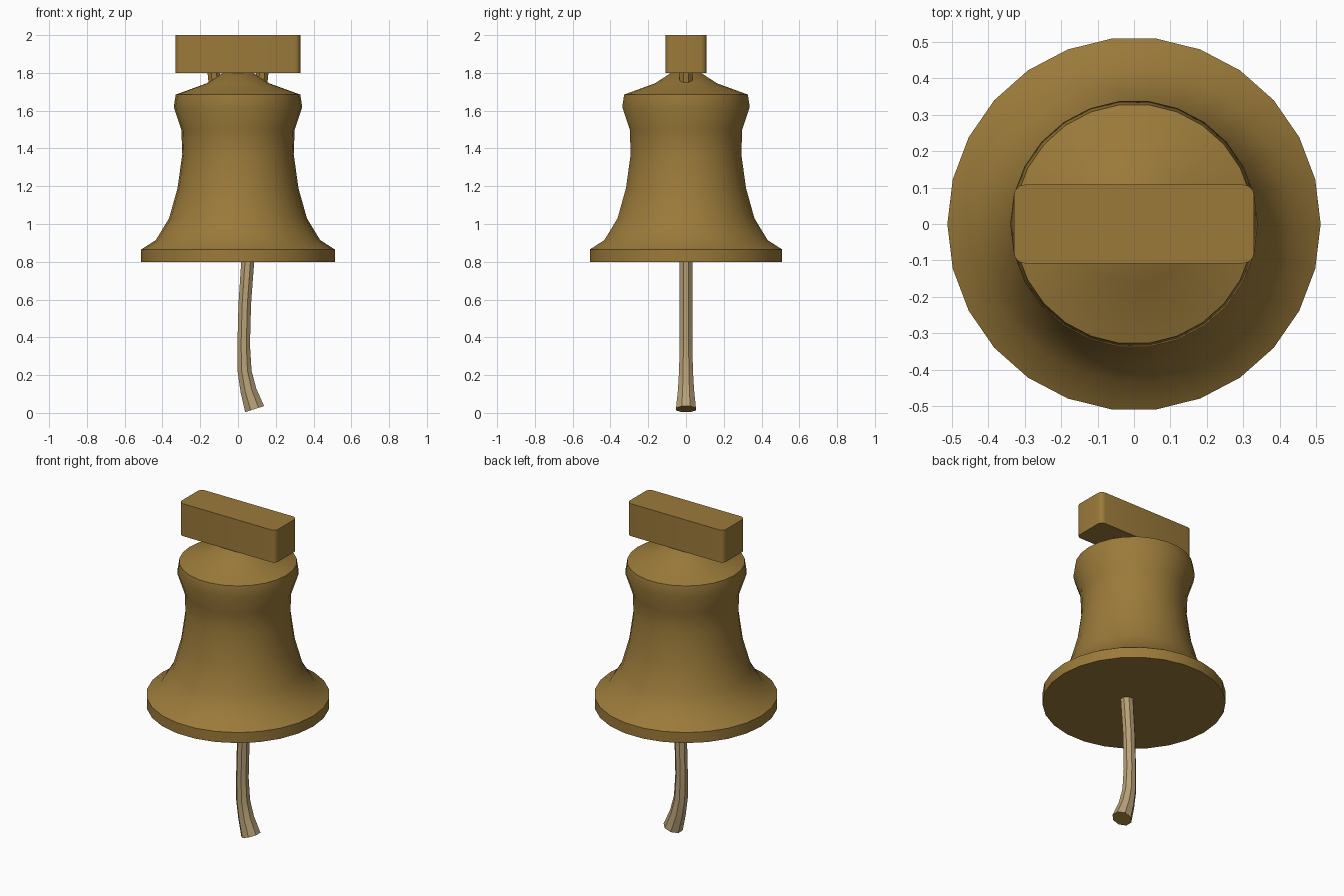
import bpy, bmesh, math
from mathutils import Vector

if "Cube" in bpy.data.objects:
    bpy.data.objects.remove(bpy.data.objects["Cube"])


def material(name, rgb):
    m = bpy.data.materials.new(name)
    m.diffuse_color = (*rgb, 1)
    m.use_nodes = True
    m.node_tree.nodes["Principled BSDF"].inputs["Base Color"].default_value = m.diffuse_color
    return m


BRONZE = material("bronze", (0.328, 0.195, 0.042))
ROPE = material("rope tan", (0.48, 0.355, 0.185))


def finish(bm, name, *mats):
    bmesh.ops.recalc_face_normals(bm, faces=bm.faces)
    me = bpy.data.meshes.new(name)
    bm.to_mesh(me)
    bm.free()
    ob = bpy.data.objects.new(name, me)
    bpy.context.collection.objects.link(ob)
    for m in mats:
        me.materials.append(m)
    bpy.ops.object.select_all(action='DESELECT')
    ob.select_set(True)
    bpy.context.view_layer.objects.active = ob
    bpy.ops.object.shade_smooth_by_angle(angle=math.radians(35))
    return ob


def skin(bm, rings):
    """Bridge a list of vertex rings and cap both ends."""
    n = len(rings[0])
    for a, b in zip(rings, rings[1:]):
        for i in range(n):
            j = (i + 1) % n
            bm.faces.new((a[i], a[j], b[j], b[i]))
    return bm.faces.new(rings[0]), bm.faces.new(rings[-1])


# Bell body: 26-sided turned profile, closed underneath
profile = [(0.513, 0.80), (0.513, 0.865), (0.435, 0.915), (0.365, 1.03),
           (0.32, 1.19), (0.295, 1.37), (0.30, 1.50), (0.34, 1.62),
           (0.33, 1.685), (0.165, 1.745), (0.08, 1.80)]
bm = bmesh.new()
SIDES = 26
skin(bm, [[bm.verts.new((r * math.cos(math.tau * i / SIDES),
                         r * math.sin(math.tau * i / SIDES), z))
           for i in range(SIDES)] for r, z in profile])
finish(bm, "bell", BRONZE)

# Hanging block with rounded upright corners
bm = bmesh.new()
bmesh.ops.create_cube(bm, size=1)
for v in bm.verts:
    v.co = Vector((v.co.x * 0.66, v.co.y * 0.216, 1.90 + v.co.z * 0.20))
upright = [e for e in bm.edges if abs(e.verts[0].co.z - e.verts[1].co.z) > 0.1]
bmesh.ops.bevel(bm, geom=upright, offset=0.03, segments=4, profile=0.5, affect='EDGES')
finish(bm, "hanging_block", BRONZE)

# Pegs joining the block to the bell crown
for side, label in ((-1, "left"), (1, "right")):
    bm = bmesh.new()
    skin(bm, [[bm.verts.new((side * x + 0.036 * math.cos(math.tau * (i + 0.5) / 8),
                             0.036 * math.sin(math.tau * (i + 0.5) / 8), z))
               for i in range(8)] for x, z in ((0.12, 1.72), (0.13, 1.82))])
    finish(bm, label + "_peg", BRONZE)

# Pull rope: eight-sided sweep that bends and flares at the bottom
path = [(0.056, 0.85, 0.037), (0.050, 0.78, 0.037), (0.036, 0.58, 0.036),
        (0.030, 0.36, 0.036), (0.035, 0.22, 0.040), (0.055, 0.12, 0.046),
        (0.088, 0.020, 0.057)]
bm = bmesh.new()
rings = []
for k, (x, z, r) in enumerate(path):
    a, b = path[max(k - 1, 0)], path[min(k + 1, len(path) - 1)]
    t = Vector((b[0] - a[0], 0, b[1] - a[1])).normalized()
    across = Vector((-t.z, 0, t.x))
    ring = []
    for i in range(8):
        ang = math.tau * (i + 0.5) / 8
        ring.append(bm.verts.new(Vector((x, 0, z)) + across * (r * math.cos(ang))
                                 + Vector((0, r * math.sin(ang), 0))))
    rings.append(ring)
top_cap, end_cap = skin(bm, rings)
end_cap.material_index = 1
finish(bm, "pull_rope", ROPE, BRONZE)
